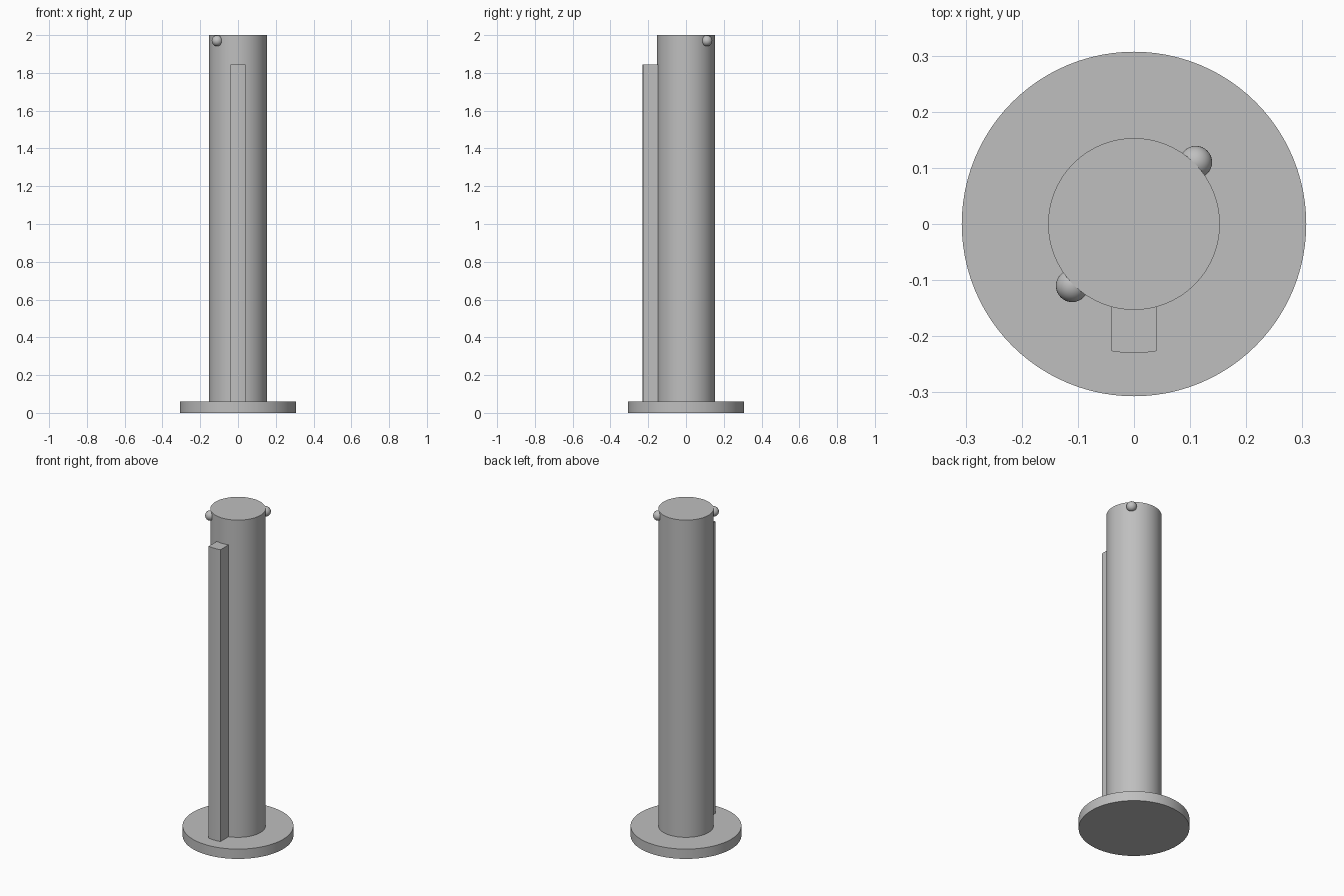
import bpy
import math

cube = bpy.data.objects.get("Cube")
if cube:
    bpy.data.objects.remove(cube, do_unlink=True)

SHAFT_R, HEAD_R, KEY_R = 0.153, 0.307, 0.23
HEAD_H, KEY_TOP, TOP = 0.06, 1.845, 2.0
KEY_HALF = 0.04
BALL_R = 0.029

steel = bpy.data.materials.new("grey steel")
steel.use_nodes = True
grey = (0.52, 0.52, 0.52, 1)
steel.diffuse_color = grey
steel.node_tree.nodes["Principled BSDF"].inputs["Base Color"].default_value = grey


def finish(name):
    obj = bpy.context.object
    obj.name = name
    obj.data.materials.append(steel)
    bpy.ops.object.shade_smooth_by_angle(angle=math.radians(30))
    return obj


def disc(name, radius, bottom, top):
    bpy.ops.mesh.primitive_cylinder_add(vertices=96, radius=radius, depth=top - bottom,
                                        location=(0, 0, (bottom + top) / 2))
    return finish(name)


# Round head at the foot and the long shaft
disc("base_flange", HEAD_R, 0, HEAD_H)
disc("shaft", SHAFT_R, HEAD_H, TOP)

# Key along the front, with a gently curved outer face
steps = 8
limit = math.asin(KEY_HALF / KEY_R)
angles = [limit * (2 * i / steps - 1) for i in range(steps + 1)]
profile = [(KEY_R * math.sin(a), -KEY_R * math.cos(a)) for a in angles]
inner = -SHAFT_R + 0.02
profile += [(KEY_HALF, inner), (-KEY_HALF, inner)]
n = len(profile)
verts = [(x, y, z) for z in (HEAD_H, KEY_TOP) for x, y in profile]
faces = [(i, (i + 1) % n, n + (i + 1) % n, n + i) for i in range(n)]
faces += [tuple(reversed(range(n))), tuple(range(n, 2 * n))]
mesh = bpy.data.meshes.new("front_key")
mesh.from_pydata(verts, [], faces)
key = bpy.data.objects.new("front_key", mesh)
bpy.context.collection.objects.link(key)
bpy.ops.object.select_all(action="DESELECT")
key.select_set(True)
bpy.context.view_layer.objects.active = key
finish("front_key")

# Two locking balls on opposite sides near the top
offset = SHAFT_R * math.sqrt(0.5) + 0.002
for name, side in (("back_left_ball", 1), ("front_right_ball", -1)):
    bpy.ops.mesh.primitive_uv_sphere_add(segments=32, ring_count=16, radius=BALL_R,
                                         location=(side * offset, side * offset, 1.97))
    finish(name)
